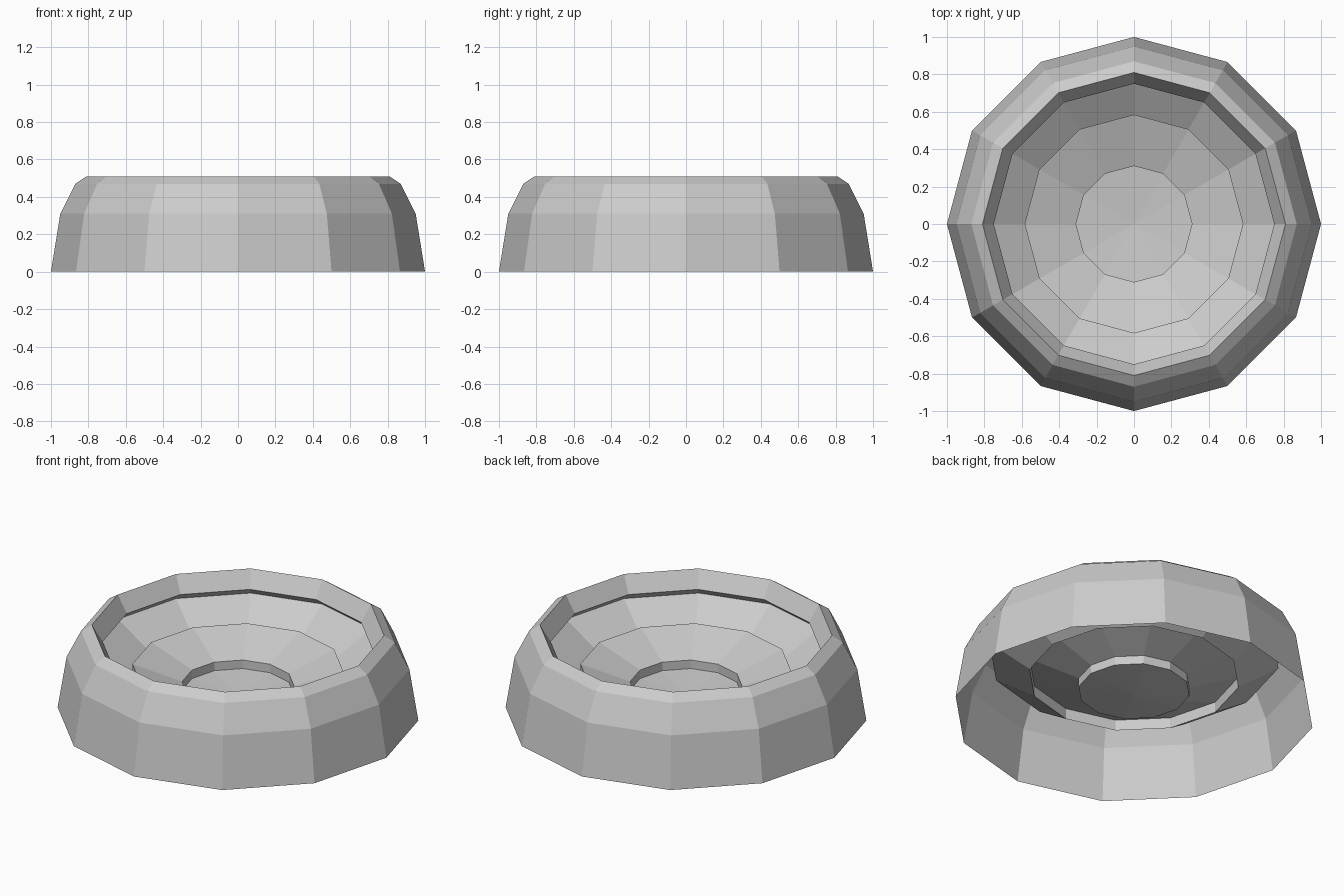
import bpy, bmesh
from math import cos, sin, tau

SIDES = 12

old = bpy.data.objects.get("Cube")
if old:
    bpy.data.objects.remove(old, do_unlink=True)

# Single grey for the whole model
grey = bpy.data.materials.new("light_grey")
grey.use_nodes = True
colour = (0.6, 0.6, 0.6, 1)
grey.diffuse_color = colour
grey.node_tree.nodes["Principled BSDF"].inputs["Base Color"].default_value = colour


def lathe(name, profile):
    """Turn a (radius, height) profile, listed from outside in, into a faceted shell."""
    bm = bmesh.new()
    rings = []
    for r, z in profile:
        if r == 0:
            rings.append([bm.verts.new((0, 0, z))] * SIDES)
        else:
            rings.append([bm.verts.new((r * cos(tau * i / SIDES), r * sin(tau * i / SIDES), z))
                          for i in range(SIDES)])
    for a, b in zip(rings, rings[1:]):
        for i in range(SIDES):
            j = (i + 1) % SIDES
            corners = [a[i], a[j], b[j], b[i]]
            bm.faces.new(list(dict.fromkeys(corners)))
    mesh = bpy.data.meshes.new(name)
    bm.to_mesh(mesh)
    bm.free()
    mesh.materials.append(grey)
    obj = bpy.data.objects.new(name, mesh)
    bpy.context.collection.objects.link(obj)
    return obj


# Outer shell, open underneath, with a lip turned inward at the top
lathe("outer_shell", [(1, 0), (0.95, 0.31), (0.87, 0.47), (0.81, 0.51), (0.75, 0.41), (0.81, 0.36)])

# Sloping dish below the lip
lathe("dish", [(0.81, 0.36), (0.585, 0.215)])

# Raised step and inner cone
lathe("inner_cone", [(0.585, 0.215), (0.585, 0.28), (0.31, 0.184)])

# Sunken centre cup with a shallow conical floor
lathe("centre_cup", [(0.31, 0.184), (0.31, 0.132), (0, 0.105)])
